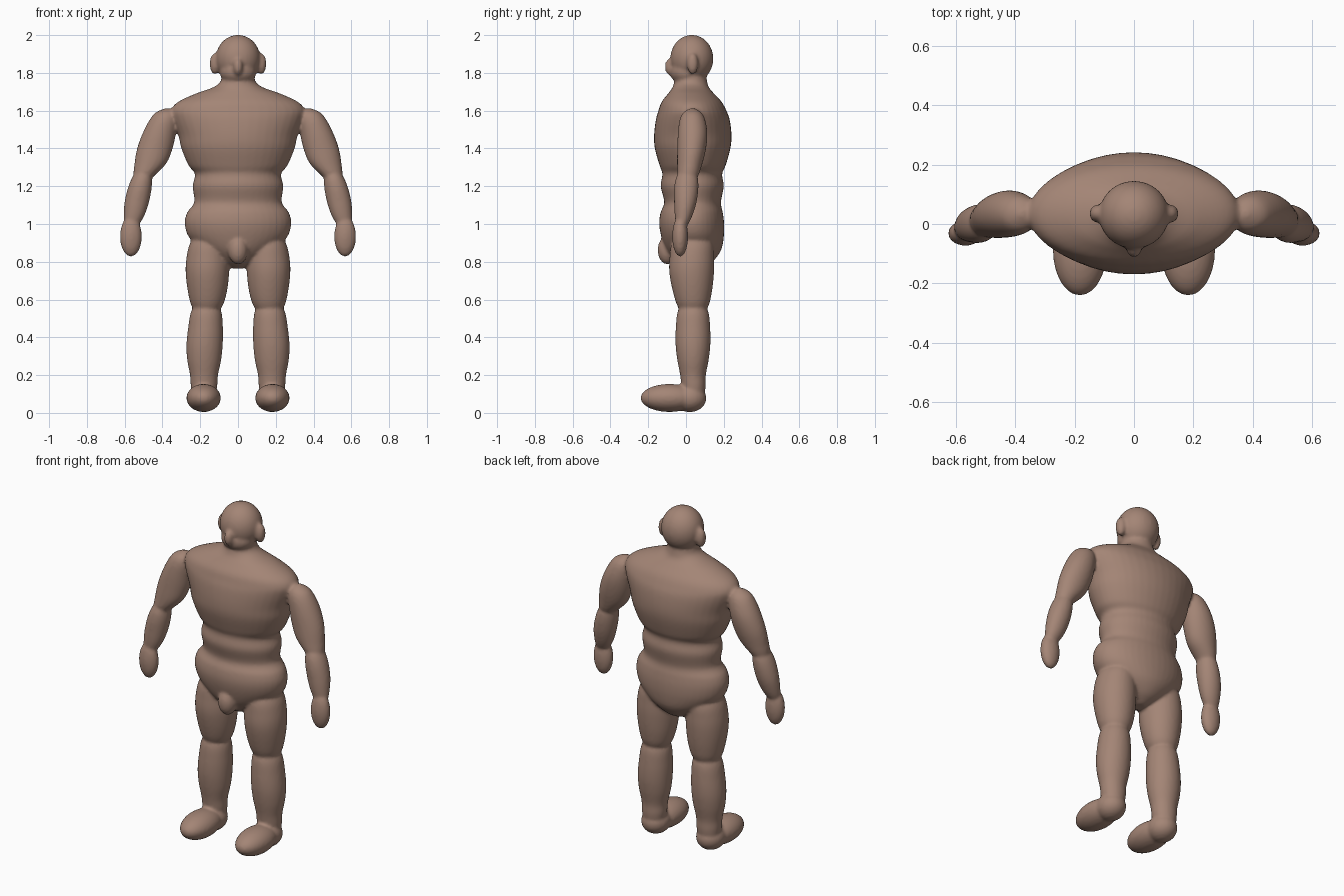
import bpy, bmesh, math
from mathutils import Matrix

SEGMENTS = 40
skin = bpy.data.materials.new("warm_brown_skin")
skin.diffuse_color = (0.37, 0.235, 0.18, 1)


def spline(a, b, c, d, t):
    """Catmull-Rom blend between b and c."""
    return 0.5 * (2 * b + (c - a) * t + (2 * a - 5 * b + 4 * c - d) * t * t
                  + (3 * b - a - 3 * c + d) * t ** 3)


def loft(bm, rings, side=1, steps=5):
    """Closed smooth form from rings of (z, centre x, centre y, radius x, radius y)."""
    dense = []
    for i in range(len(rings) - 1):
        keys = [rings[min(max(i + k, 0), len(rings) - 1)] for k in (-1, 0, 1, 2)]
        for s in range(steps):
            dense.append([spline(*v, s / steps) for v in zip(*keys)])
    dense.append(rings[-1])
    loops = []
    for z, cx, cy, rx, ry in dense:
        rx, ry = max(rx, 0.004), max(ry, 0.004)
        loops.append([bm.verts.new((side * (cx + rx * math.cos(a)), cy + ry * math.sin(a), z))
                      for a in (2 * math.pi * k / SEGMENTS for k in range(SEGMENTS))])
    faces = [bm.faces.new(loops[0]), bm.faces.new(loops[-1])]
    for low, high in zip(loops, loops[1:]):
        for k in range(SEGMENTS):
            n = (k + 1) % SEGMENTS
            faces.append(bm.faces.new((low[k], low[n], high[n], high[k])))
    bmesh.ops.recalc_face_normals(bm, faces=faces)


def ball(bm, centre, radii, tilt=0, axis='X'):
    """Ellipsoid, optionally tilted."""
    m = (Matrix.Translation(centre) @ Matrix.Rotation(math.radians(tilt), 4, axis)
         @ Matrix.Diagonal((*radii, 1)))
    bmesh.ops.create_uvsphere(bm, u_segments=32, v_segments=20, radius=1, matrix=m)


bm = bmesh.new()

# Torso, from crotch to neck base
loft(bm, [(0.765, 0, 0.04, 0.03, 0.04), (0.80, 0, 0.04, 0.10, 0.10),
          (0.86, 0, 0.04, 0.19, 0.145), (0.93, 0, 0.035, 0.26, 0.165),
          (1.00, 0, 0.03, 0.282, 0.172), (1.06, 0, 0.03, 0.27, 0.165),
          (1.115, 0, 0.035, 0.232, 0.150), (1.20, 0, 0.033, 0.240, 0.167),
          (1.265, 0, 0.033, 0.228, 0.158), (1.31, 0, 0.035, 0.262, 0.175),
          (1.40, 0, 0.035, 0.300, 0.200), (1.47, 0, 0.036, 0.315, 0.205),
          (1.55, 0, 0.036, 0.345, 0.196), (1.60, 0, 0.034, 0.355, 0.180),
          (1.645, 0, 0.030, 0.320, 0.160), (1.69, 0, 0.027, 0.225, 0.122),
          (1.72, 0, 0.025, 0.140, 0.098), (1.75, 0, 0.025, 0.095, 0.088),
          (1.80, 0, 0.025, 0.085, 0.080)])

# Head, jaw and nose
ball(bm, (0, 0.031, 1.875), (0.118, 0.114, 0.126))
ball(bm, (0, 0.005, 1.805), (0.097, 0.090, 0.072))
ball(bm, (0, -0.082, 1.832), (0.026, 0.030, 0.046))

# Groin
ball(bm, (0, -0.098, 0.862), (0.052, 0.052, 0.076))

for side in (-1, 1):
    # Ear
    ball(bm, (side * 0.123, 0.035, 1.848), (0.027, 0.030, 0.056))
    # Upper arm
    loft(bm, [(1.21, 0.500, 0.005, 0.02, 0.025), (1.25, 0.500, 0.010, 0.052, 0.052),
              (1.32, 0.464, 0.020, 0.084, 0.067), (1.40, 0.440, 0.030, 0.094, 0.076),
              (1.48, 0.417, 0.035, 0.088, 0.078), (1.55, 0.394, 0.034, 0.075, 0.068),
              (1.59, 0.381, 0.033, 0.055, 0.048), (1.612, 0.375, 0.033, 0.012, 0.012)], side)
    # Forearm
    loft(bm, [(0.975, 0.568, -0.022, 0.015, 0.015), (1.00, 0.562, -0.020, 0.040, 0.032),
              (1.05, 0.549, -0.012, 0.056, 0.048), (1.12, 0.535, -0.003, 0.065, 0.060),
              (1.20, 0.518, 0.002, 0.062, 0.064), (1.26, 0.505, 0.006, 0.047, 0.052),
              (1.30, 0.497, 0.010, 0.015, 0.015)], side)
    # Hand
    ball(bm, (side * 0.567, -0.031, 0.934), (0.058, 0.042, 0.107))
    # Thigh
    loft(bm, [(0.51, 0.165, 0.035, 0.030, 0.030), (0.56, 0.164, 0.037, 0.079, 0.079),
              (0.64, 0.162, 0.034, 0.103, 0.103), (0.74, 0.162, 0.030, 0.115, 0.118),
              (0.82, 0.160, 0.031, 0.113, 0.118), (0.90, 0.155, 0.033, 0.098, 0.108),
              (0.97, 0.150, 0.035, 0.050, 0.060)], side)
    # Shin and ankle
    loft(bm, [(0.06, 0.182, 0.040, 0.055, 0.055), (0.14, 0.180, 0.040, 0.070, 0.064),
              (0.20, 0.180, 0.037, 0.074, 0.068), (0.28, 0.179, 0.037, 0.090, 0.083),
              (0.36, 0.177, 0.037, 0.096, 0.092), (0.45, 0.172, 0.037, 0.092, 0.091),
              (0.54, 0.168, 0.037, 0.079, 0.080), (0.59, 0.165, 0.036, 0.040, 0.040)], side)
    # Foot and heel
    ball(bm, (side * 0.182, -0.088, 0.079), (0.091, 0.153, 0.074), 0)
    ball(bm, (side * 0.181, 0.020, 0.078), (0.080, 0.088, 0.074))

mesh = bpy.data.meshes.new("body")
bm.to_mesh(mesh)
bm.free()
mesh.materials.append(skin)
body = bpy.data.objects.new("body", mesh)
bpy.context.collection.objects.link(body)

# Fuse all forms into one soft skin
fuse = body.modifiers.new("fuse", 'REMESH')
fuse.mode = 'VOXEL'
fuse.voxel_size = 0.009
fuse.use_smooth_shade = True
soften = body.modifiers.new("soften", 'SMOOTH')
soften.factor = 0.5
soften.iterations = 5
